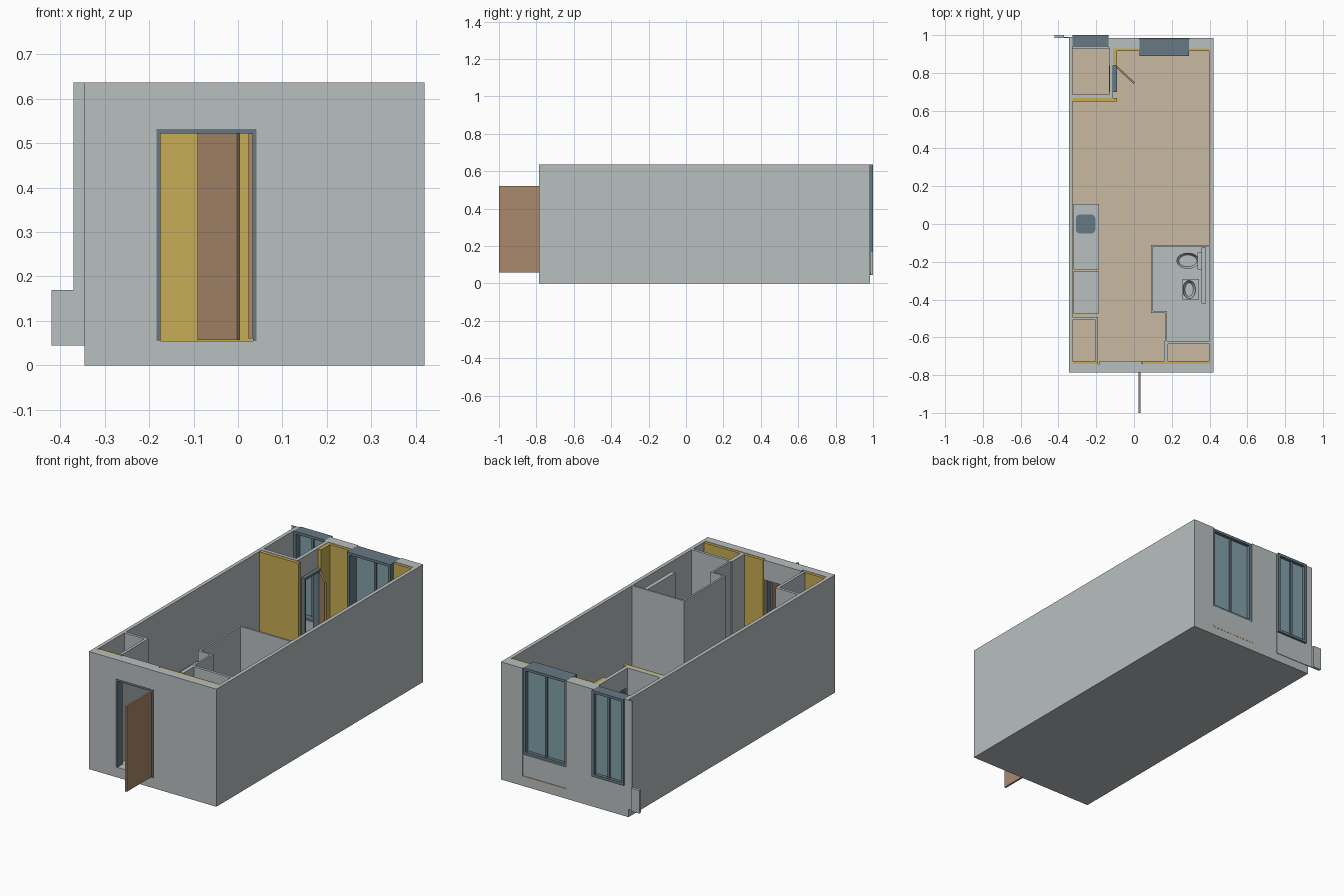
import bpy, bmesh, math
from mathutils import Matrix

if "Cube" in bpy.data.objects:
    bpy.data.objects.remove(bpy.data.objects["Cube"])


def material(name, col):
    m = bpy.data.materials.new(name)
    m.diffuse_color = (*col, 1)
    m.use_nodes = True
    m.node_tree.nodes["Principled BSDF"].inputs["Base Color"].default_value = m.diffuse_color
    return m


WALL = material("wall grey", (0.485, 0.52, 0.525))
FLOOR = material("floor tan", (0.578, 0.479, 0.352))
YELLOW = material("lining yellow", (0.578, 0.413, 0.091))
BROWN = material("door brown", (0.402, 0.254, 0.150))
FRAME = material("frame slate", (0.136, 0.195, 0.231))
GLASS = material("glass blue", (0.223, 0.352, 0.402))

TOP, FZ, DOOR = 0.637, 0.055, 0.53   # wall top, floor level, door head


def parts(name, mat, boxes):
    """One object from boxes given as (x0, x1, y0, y1, z0, z1)."""
    bm = bmesh.new()
    for x0, x1, y0, y1, z0, z1 in boxes:
        mx = Matrix.Translation(((x0 + x1) / 2, (y0 + y1) / 2, (z0 + z1) / 2))
        mx = mx @ Matrix.Diagonal((x1 - x0, y1 - y0, z1 - z0, 1))
        bmesh.ops.create_cube(bm, size=1, matrix=mx)
    return finish(name, mat, bm)


def finish(name, mat, bm):
    me = bpy.data.meshes.new(name)
    bm.to_mesh(me)
    bm.free()
    me.materials.append(mat)
    ob = bpy.data.objects.new(name, me)
    bpy.context.collection.objects.link(ob)
    return ob


def bowl(name, x, y, rx, ry, z0, z1, taper):
    """Elliptical basin with a sunken centre."""
    bm = bmesh.new()
    mx = Matrix.Translation((x, y, (z0 + z1) / 2)) @ Matrix.Diagonal((rx, ry, 1, 1))
    bmesh.ops.create_cone(bm, cap_ends=True, segments=24, radius1=taper, radius2=1,
                          depth=z1 - z0, matrix=mx)
    bm.normal_update()
    rim = max(bm.faces, key=lambda f: f.calc_center_median().z)
    bmesh.ops.inset_region(bm, faces=[rim], thickness=0.012)
    for v in rim.verts:
        v.co.z -= 0.025
    return finish(name, WALL, bm)


def window(name, x0, x1, y0, y1, z0, z1):
    """Deep frame, centre mullion and two panes."""
    t, xm, yg = 0.014, (x0 + x1) / 2, y1 - 0.022
    parts(name + "_frame", FRAME, [
        (x0, x0 + t, y0, y1, z0, z1), (x1 - t, x1, y0, y1, z0, z1),
        (x0 + t, x1 - t, y0, y1, z0, z0 + t), (x0 + t, x1 - t, y0, y1, z1 - t, z1),
        (xm - 0.006, xm + 0.006, yg - 0.012, yg + 0.012, z0 + t, z1 - t)])
    parts(name + "_glass", GLASS, [
        (x0 + t, xm - 0.006, yg - 0.004, yg + 0.004, z0 + t, z1 - t),
        (xm + 0.006, x1 - t, yg - 0.004, yg + 0.004, z0 + t, z1 - t)])


# base slab and floor finishes
parts("base_slab", WALL, [(-0.345, 0.42, -0.785, 0.985, 0, 0.045)])
parts("floor", FLOOR, [(-0.325, 0.40, -0.74, 0.93, 0.045, FZ),
                       (0.03, 0.29, 0.93, 0.986, 0.045, FZ)])
parts("floor_hatch", FLOOR, [(0.08, 0.24, -0.10, 0.055, FZ, FZ + 0.004)])
parts("bathroom_floor", WALL, [(0.09, 0.40, -0.47, -0.11, FZ, FZ + 0.005),
                               (0.165, 0.40, -0.62, -0.47, FZ, FZ + 0.005)])

# outer shell
parts("side_walls", WALL, [(-0.345, -0.325, -0.785, 0.985, 0.045, TOP),
                           (0.40, 0.42, -0.785, 0.985, 0.045, TOP)])
parts("front_wall", WALL, [(-0.325, -0.183, -0.785, -0.74, 0.045, TOP),
                           (0.042, 0.40, -0.785, -0.74, 0.045, TOP),
                           (-0.183, 0.042, -0.785, -0.725, DOOR, TOP),
                           (-0.183, 0.042, -0.785, -0.74, 0.045, FZ)])
parts("back_wall", WALL, [(-0.135, 0.03, 0.93, 0.985, 0.045, TOP),
                          (0.29, 0.40, 0.93, 0.985, 0.045, TOP),
                          (0.03, 0.29, 0.915, 0.983, FZ, 0.17),
                          (-0.325, -0.135, 0.94, 0.988, 0.045, 0.17)])

# yellow linings
parts("front_lining", YELLOW, [(-0.325, -0.19, -0.74, -0.725, FZ, TOP - 0.002),
                               (0.045, 0.40, -0.74, -0.725, FZ, TOP - 0.002)])
parts("back_lining", YELLOW, [(-0.11, 0.03, 0.915, 0.93, FZ, TOP - 0.002),
                              (0.29, 0.40, 0.915, 0.93, FZ, TOP - 0.002),
                              (-0.11, -0.09, 0.84, 0.915, FZ, TOP - 0.002)])
parts("balcony_lining", YELLOW, [(-0.325, -0.09, 0.648, 0.666, FZ, TOP - 0.002)])

# balcony partition with doorway
parts("balcony_walls", WALL, [(-0.325, -0.11, 0.666, 0.686, FZ, TOP),
                              (-0.13, -0.11, 0.686, 0.70, FZ, TOP),
                              (-0.13, -0.11, 0.84, 0.93, FZ, TOP),
                              (-0.13, -0.11, 0.70, 0.84, DOOR, TOP)])
parts("balcony_door_frame", FRAME, [(-0.132, -0.09, 0.70, 0.71, FZ, DOOR),
                                    (-0.132, -0.09, 0.83, 0.84, FZ, DOOR),
                                    (-0.132, -0.09, 0.70, 0.84, DOOR - 0.01, DOOR + 0.003)])

# open doors
leaf = parts("balcony_door", BROWN, [(0, 0.132, -0.005, 0.005, 0, 0.465)])
leaf.location = (-0.095, 0.835, FZ + 0.002)
leaf.rotation_euler.z = math.radians(-43)
parts("entrance_door", BROWN, [(0.024, 0.034, -1.0, -0.775, 0.06, 0.522)])
parts("entrance_frame", FRAME, [(-0.183, -0.174, -0.787, -0.74, FZ, DOOR),
                                (0.034, 0.042, -0.787, -0.74, FZ, DOOR),
                                (-0.183, 0.042, -0.787, -0.74, DOOR - 0.008, DOOR + 0.002)])

# rear windows and outside trim
window("living_window", 0.03, 0.29, 0.89, 0.978, 0.17, TOP)
window("balcony_window", -0.325, -0.135, 0.94, 1.0, 0.17, TOP)
parts("corner_strip", WALL, [(-0.37, -0.325, 0.985, 0.99, 0.045, TOP)])
parts("outside_box", WALL, [(-0.42, -0.37, 0.985, 1.0, 0.045, 0.17)])

# bathroom and closets
parts("bathroom_walls", WALL, [(0.09, 0.40, -0.12, -0.11, FZ, TOP),
                               (0.09, 0.10, -0.47, -0.12, FZ, TOP),
                               (0.10, 0.175, -0.47, -0.46, FZ, TOP),
                               (0.165, 0.175, -0.62, -0.47, FZ, TOP),
                               (0.158, 0.40, -0.635, -0.62, FZ, TOP),
                               (0.158, 0.18, -0.725, -0.635, FZ, TOP)])
parts("closet_walls", WALL, [(-0.325, -0.19, -0.508, -0.493, FZ, TOP),
                             (-0.205, -0.19, -0.725, -0.508, FZ, TOP)])

# kitchen units and sink
parts("kitchen_units", WALL, [(-0.32, -0.185, -0.24, 0.105, FZ, 0.25),
                              (-0.32, -0.185, -0.475, -0.25, FZ, 0.25)])
sink = parts("kitchen_sink", FRAME, [(-0.307, -0.205, -0.05, 0.05, 0.245, 0.254)])
bm = bmesh.new()
bm.from_mesh(sink.data)
corners = [e for e in bm.edges if abs(e.verts[0].co.z - e.verts[1].co.z) > 0.005]
bmesh.ops.bevel(bm, geom=corners, offset=0.02, segments=4, profile=0.5, affect='EDGES')
bm.to_mesh(sink.data)
bm.free()

# bathroom fittings
bowl("toilet_bowl", 0.285, -0.195, 0.06, 0.043, FZ, 0.15, 0.6)
parts("toilet_tank", WALL, [(0.335, 0.358, -0.24, -0.15, FZ, 0.22)])
parts("basin_stand", WALL, [(0.258, 0.345, -0.40, -0.29, FZ, 0.22)])
bowl("wash_basin", 0.292, -0.347, 0.034, 0.048, 0.215, 0.245, 0.8)
parts("wall_cabinet", WALL, [(0.358, 0.38, -0.42, -0.125, 0.40, 0.60)])
